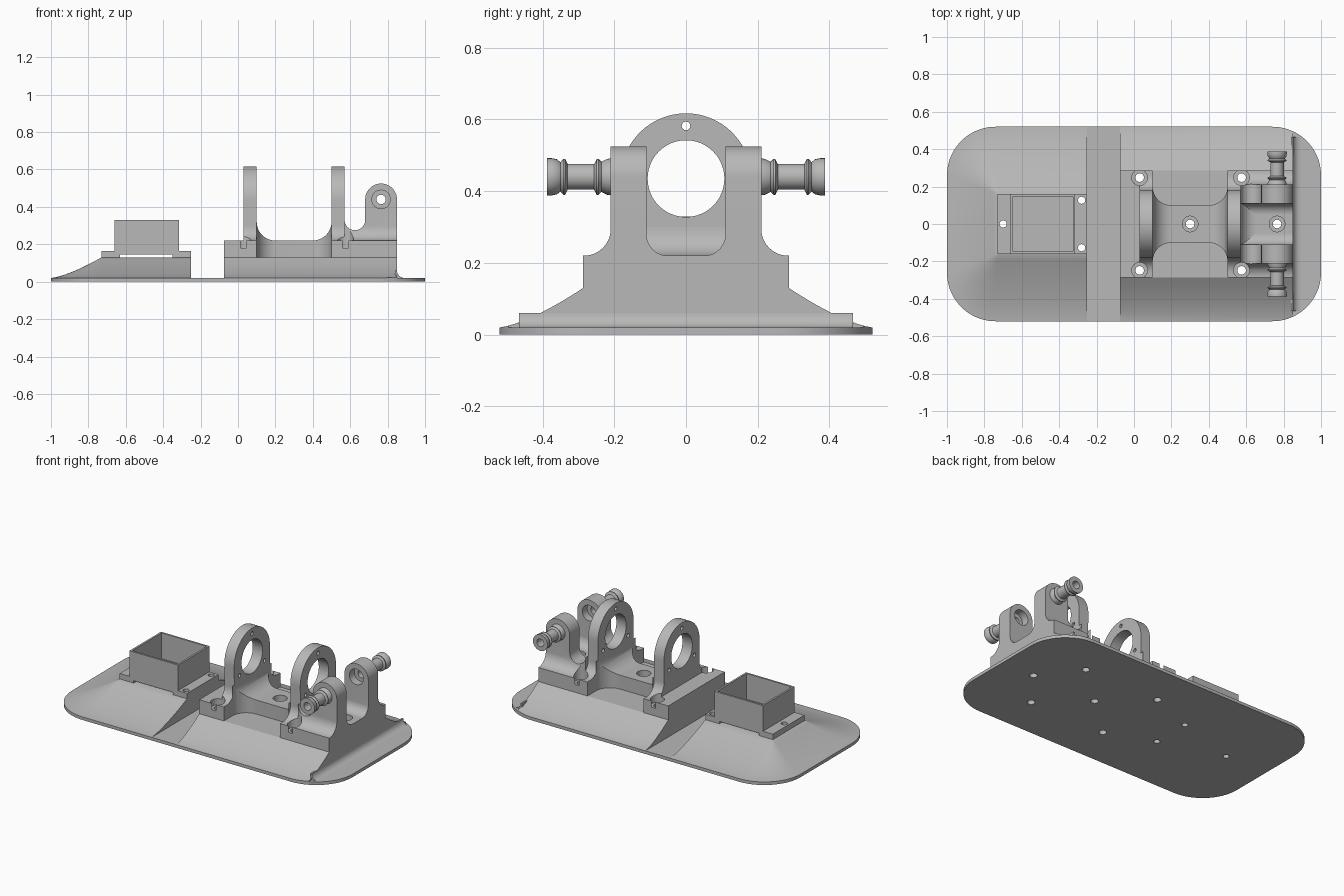
import bpy, bmesh
from math import cos, sin, radians, pi

cube = bpy.data.objects.get("Cube")
if cube:
    bpy.data.objects.remove(cube)

grey = bpy.data.materials.new("plain grey")
grey.use_nodes = True
COLOUR = (0.48, 0.48, 0.48, 1)
grey.diffuse_color = COLOUR
grey.node_tree.nodes["Principled BSDF"].inputs["Base Color"].default_value = COLOUR
parts = []


def finish(name, bm, keep=True):
    bmesh.ops.remove_doubles(bm, verts=bm.verts, dist=1e-5)
    bmesh.ops.recalc_face_normals(bm, faces=bm.faces)
    mesh = bpy.data.meshes.new(name)
    bm.to_mesh(mesh)
    bm.free()
    mesh.materials.append(grey)
    ob = bpy.data.objects.new(name, mesh)
    bpy.context.collection.objects.link(ob)
    if keep:
        parts.append(ob)
    else:
        ob.hide_render = True
    return ob


def arc(cx, cy, r, a0, a1, n=12):
    angles = [radians(a0 + (a1 - a0) * i / n) for i in range(n + 1)]
    return [(cx + r * cos(a), cy + r * sin(a)) for a in angles]


def mirrored(half):
    return half + [(-u, v) for u, v in reversed(half)]


def place(axis, u, v, w):
    return {"x": (w, u, v), "y": (u, w, v), "z": (u, v, w)}[axis]


def loft(name, rings, keep=True):
    bm = bmesh.new()
    loops = [[bm.verts.new(p) for p in ring] for ring in rings]
    n = len(loops[0])
    for a, b in zip(loops, loops[1:]):
        for i in range(n):
            j = (i + 1) % n
            bm.faces.new((a[i], a[j], b[j], b[i]))
    bm.faces.new(loops[0])
    bm.faces.new(loops[-1])
    return finish(name, bm, keep)


def prism(name, outline, axis, start, end, keep=True):
    return loft(name, [[place(axis, u, v, w) for u, v in outline] for w in (start, end)], keep)


def box(name, x0, x1, y, z0, z1, keep=True):
    return prism(name, [(x0, z0), (x1, z0), (x1, z1), (x0, z1)], "y", -y, y, keep)


def lathes(name, items, axis, keep=True, n=32):
    """Closed (radius, offset) profiles turned about parallel axes."""
    bm = bmesh.new()
    for profile, cu, cv in items:
        rings = []
        for i in range(n):
            c, s = cos(2 * pi * i / n), sin(2 * pi * i / n)
            rings.append([bm.verts.new(place(axis, cu + r * c, cv + r * s, w)) for r, w in profile])
        for i, a in enumerate(rings):
            b = rings[(i + 1) % n]
            for k in range(len(profile)):
                m = (k + 1) % len(profile)
                if profile[k][0] or profile[m][0]:
                    quad = [(a, k), (b, k), (b, m), (a, m)]
                    if not profile[k][0]:
                        quad.pop(1)
                    elif not profile[m][0]:
                        quad.pop(2)
                    bm.faces.new([ring[q] for ring, q in quad])
    return finish(name, bm, keep)


def rod(r, start, end):
    return [(0, start), (r, start), (r, end), (0, end)]


def boolean(ob, other, operation="DIFFERENCE", drop=True):
    mod = ob.modifiers.new("cut", "BOOLEAN")
    mod.operation, mod.object, mod.solver = operation, other, "EXACT"
    evaluated = ob.evaluated_get(bpy.context.evaluated_depsgraph_get())
    mesh = bpy.data.meshes.new_from_object(evaluated)
    ob.modifiers.clear()
    ob.data = mesh
    if drop:
        bpy.data.objects.remove(other)


# Base plate with rounded corners
R = 0.26
plate = arc(0.74, R, R, 0, 90, 20) + arc(-0.74, R, R, 90, 180, 20)
plate += [(-x, -y) for x, y in plate]
base = prism("base_plate", plate, "z", 0, 0.02)

# Main mound with concave flared sides
STEPS = 12
flare = [(t / STEPS, 0.02 + 0.11 * (1 - t / STEPS) ** 1.4) for t in range(STEPS + 1)]
side = [(0.52, 0.01)] + [(0.287 + 0.233 * t, z) for t, z in reversed(flare)]
mound = prism("main_mound", mirrored(side), "x", -0.075, 0.85)
boolean(mound, prism("outline_cutter", plate, "z", -0.1, 0.5, False), "INTERSECT")
fillet = [(0.84, 0.01), (0.84, 0.06)] + arc(0.89, 0.06, 0.04, 180, 270, 8) + [(0.89, 0.01)]
prism("end_fillet", fillet, "y", -0.465, 0.465)

# Small mound flaring to the rounded end of the plate
rings = []
for t, z in flare + [(1, 0.01)]:
    x, y, r = -0.73 - 0.27 * t, 0.16 + 0.36 * t, max(R * t, 0.001)
    ring = [(-0.25, -y)] + arc(x + r, r - y, r, 270, 180) + arc(x + r, y - r, r, 180, 90) + [(-0.25, y)]
    rings.append([(u, v, z) for u, v in ring])
small_mound = loft("small_mound", rings)

# Open box on a flange, with a shallow tunnel beneath
flange = box("box_flange", -0.73, -0.25, 0.16, 0.13, 0.165)
boolean(flange, box("tunnel_cutter", -0.63, -0.35, 0.3, 0.1, 0.145, False))
tray = box("open_box", -0.66, -0.315, 0.16, 0.15, 0.33)
boolean(tray, box("tray_cutter", -0.648, -0.327, 0.148, 0.165, 0.5, False))

# Blocks on the main mound
left_block = box("rear_block", -0.075, 0.1, 0.287, 0.13, 0.22)
right_block = box("end_block", 0.5, 0.85, 0.287, 0.13, 0.22)

# Waisted saddle joining the two ring brackets
saddle_side = [(0.1, 0.12)] + arc(0.2, 0.32, 0.1, 180, 270) + arc(0.4, 0.32, 0.1, 270, 360) + [(0.5, 0.12)]
saddle = prism("saddle", saddle_side, "y", -0.3, 0.3)
waist = arc(0.2, 0.2, 0.1, 180, 270) + arc(0.4, 0.2, 0.1, 270, 360)
waist += [(x, -y) for x, y in reversed(waist)]
boolean(saddle, prism("waist_cutter", waist, "z", 0, 1, False), "INTERSECT")

# Ring brackets with a bore and three screw holes
half = [(0.26, 0.2)] + arc(0.26, 0.3, 0.08, 270, 180) + arc(0, 0.435, 0.182, 0, 89, 24)
bores = [(rod(0.107, -1, 1), 0, 0.435)]
for a in (90, 210, 330):
    bores.append((rod(0.012, -1, 1), 0.147 * cos(radians(a)), 0.435 + 0.147 * sin(radians(a))))
rings = []
for name, x in (("rear_ring", 0.03), ("front_ring", 0.5)):
    ring = prism(name, mirrored(half), "x", x, x + 0.07)
    boolean(ring, lathes("bore_cutter", bores, "x", False, 48))
    rings.append(ring)
foot = [(0.56, 0.2), (0.56, 0.3)] + arc(0.65, 0.3, 0.08, 180, 270) + [(0.65, 0.2)]
prism("ring_foot", foot, "y", -0.18, 0.18)

# Forked bracket: fork section trimmed to the rounded post profile
fork = [(0.285, 0.2)] + arc(0.285, 0.295, 0.075, 270, 180) + [(0.21, 0.6), (0.11, 0.6)]
fork += arc(0.05, 0.28, 0.06, 0, -90)
bracket = prism("fork_bracket", mirrored(fork), "x", 0.56, 0.9)
CX, CZ = 0.765, 0.44
post = [(0.57, 0.19)] + arc(0.625, 0.33, 0.055, 180, 360) + arc(CX, CZ, 0.085, 180, 0, 24) + [(0.85, 0.19)]
boolean(bracket, prism("post_cutter", post, "y", -1, 1, False), "INTERSECT")
stepped = [(0, -0.5), (0.025, -0.5), (0.025, -0.16), (0.05, -0.16),
           (0.05, 0.16), (0.025, 0.16), (0.025, 0.5), (0, 0.5)]
boolean(bracket, lathes("axle_cutter", [(stepped, CX, CZ)], "y", False))

# Hollow spool pins on both posts
spool = [(0.025, 0.205), (0.052, 0.205), (0.05, 0.22), (0.042, 0.236), (0.05, 0.244), (0.05, 0.249),
         (0.036, 0.256), (0.036, 0.33), (0.05, 0.337), (0.05, 0.342), (0.041, 0.35),
         (0.049, 0.36), (0.052, 0.375), (0.052, 0.388), (0.025, 0.388)]
for name, s in (("left_pin", 1), ("right_pin", -1)):
    lathes(name, [([(r, s * w) for r, w in spool], CX, CZ)], "y")

# Counterbored mounting holes and plain holes through everything below
bolt = [(0, -0.1), (0.023, -0.1), (0.023, 0.18), (0.042, 0.18), (0.042, 0.34), (0, 0.34)]
spots = [(x, y) for x in (0.03, 0.575) for y in (-0.248, 0.248)] + [(0.3, 0), (CX, 0)]
holes = [(bolt, x, y) for x, y in spots]
holes += [(rod(0.019, -0.1, 0.3), x, y) for x, y in ((-0.7, 0), (-0.28, 0.127), (-0.28, -0.127))]
cutter = lathes("hole_cutter", holes, "z", False)
for ob in [base, mound, small_mound, flange, left_block, right_block, saddle, bracket] + rings:
    boolean(ob, cutter, drop=False)
bpy.data.objects.remove(cutter)

# Smooth curved faces, keep edges sharp
bpy.ops.object.select_all(action="DESELECT")
for ob in parts:
    ob.select_set(True)
bpy.context.view_layer.objects.active = base
bpy.ops.object.shade_smooth_by_angle(angle=radians(30))
